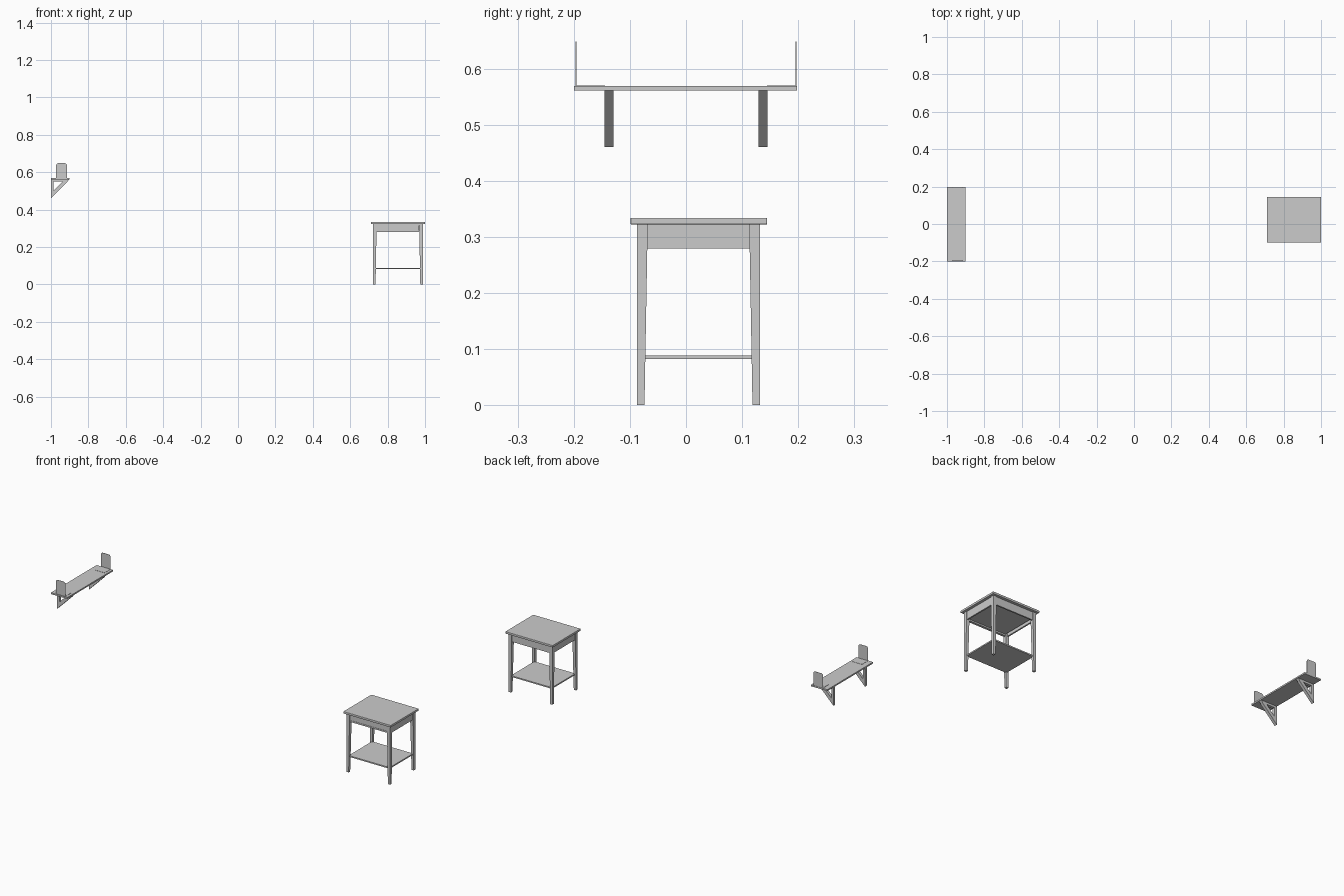
import bpy, bmesh
from math import sin, cos, pi

if "Cube" in bpy.data.objects:
    bpy.data.objects.remove(bpy.data.objects["Cube"])


def finish(name, bm):
    bmesh.ops.recalc_face_normals(bm, faces=bm.faces)
    me = bpy.data.meshes.new(name)
    bm.to_mesh(me)
    bm.free()
    ob = bpy.data.objects.new(name, me)
    bpy.context.collection.objects.link(ob)
    return ob


def box(name, x0, x1, y0, y1, z0, z1, bevel=0):
    bm = bmesh.new()
    bmesh.ops.create_cube(bm, size=1)
    for v in bm.verts:
        v.co.x = (x0 + x1) / 2 + v.co.x * (x1 - x0)
        v.co.y = (y0 + y1) / 2 + v.co.y * (y1 - y0)
        v.co.z = (z0 + z1) / 2 + v.co.z * (z1 - z0)
    ob = finish(name, bm)
    if bevel:
        m = ob.modifiers.new("bevel", 'BEVEL')
        m.width, m.segments = bevel, 2
    return ob


def prism(name, pts, y0, y1):
    """Extrude an x-z outline along y."""
    bm = bmesh.new()
    f = bm.faces.new([bm.verts.new((x, y0, z)) for x, z in pts])
    r = bmesh.ops.extrude_face_region(bm, geom=[f])
    for v in r['geom']:
        if isinstance(v, bmesh.types.BMVert):
            v.co.y = y1
    return finish(name, bm)


# side table: top
box("table_top", 0.711, 1.0, -0.099, 0.1446, 0.322, 0.334, 0.002)

# tapered legs, straight on the outside faces
LX, RX, FY, BY = 0.722, 0.988, -0.0875, 0.132
for xn, x, sx in (("left", LX, 1), ("right", RX, -1)):
    for yn, y, sy in (("front", FY, 1), ("back", BY, -1)):
        bm = bmesh.new()
        rings = []
        for z, w in ((0, 0.0135), (0.279, 0.0185), (0.322, 0.0185)):
            rings.append([bm.verts.new((x + sx * a * w, y + sy * b * w, z))
                          for a, b in ((0, 0), (1, 0), (1, 1), (0, 1))])
        for lo, hi in zip(rings, rings[1:]):
            for i in range(4):
                j = (i + 1) % 4
                bm.faces.new((lo[i], lo[j], hi[j], hi[i]))
        bm.faces.new(rings[0])
        bm.faces.new(rings[-1])
        finish(f"{yn}_{xn}_leg", bm)

# aprons, front rails and drawer
box("left_apron", LX + 0.003, LX + 0.011, FY + 0.018, BY - 0.018, 0.279, 0.322)
box("right_apron", RX - 0.011, RX - 0.003, FY + 0.018, BY - 0.018, 0.279, 0.322)
box("back_apron", LX + 0.018, RX - 0.018, BY - 0.011, BY - 0.003, 0.279, 0.322)
box("lower_rail", LX + 0.018, RX - 0.018, FY + 0.003, FY + 0.016, 0.279, 0.287)
box("upper_rail", LX + 0.018, RX - 0.018, FY + 0.003, FY + 0.016, 0.316, 0.322)
box("drawer_front", LX + 0.0195, RX - 0.0195, FY + 0.003, FY + 0.011, 0.288, 0.315)
box("drawer_bottom", LX + 0.0195, RX - 0.0195, FY + 0.011, BY - 0.015, 0.288, 0.292)

# low shelf between the legs
box("lower_shelf", LX + 0.008, RX - 0.008, FY + 0.008, BY - 0.008, 0.082, 0.089)

# wall shelf board
box("wall_board", -1.0, -0.9, -0.2, 0.198, 0.561, 0.569)

for side, s in (("front", -1), ("back", 1)):
    # bracket: wall plate, board plate and diagonal brace
    yc = s * 0.1375
    y0, y1 = yc - 0.008, yc + 0.008
    prism(f"{side}_bracket_wall_plate",
          [(-1, 0.46), (-0.987, 0.473), (-0.987, 0.561), (-1, 0.561)], y0, y1)
    prism(f"{side}_bracket_board_plate",
          [(-0.987, 0.55), (-0.913, 0.55), (-0.902, 0.561), (-0.987, 0.561)], y0, y1)
    prism(f"{side}_bracket_brace",
          [(-0.987, 0.473), (-0.91, 0.55), (-0.937, 0.55), (-0.987, 0.50)], y0, y1)

    # bookend: upright with rounded corners and a thin foot
    xa, xb, top, r = -0.972, -0.914, 0.648, 0.012
    pts = [(xa, 0.569), (xb, 0.569)]
    for cx, start in ((xb - r, 0), (xa + r, pi / 2)):
        pts += [(cx + r * cos(start + k * pi / 12), top - r + r * sin(start + k * pi / 12))
                for k in range(7)]
    prism(f"{side}_bookend_upright", pts, s * 0.1955, s * 0.1965)
    ya, yb = sorted((s * 0.1955, s * 0.144))
    box(f"{side}_bookend_foot", xa, xb, ya, yb, 0.569, 0.5702)
